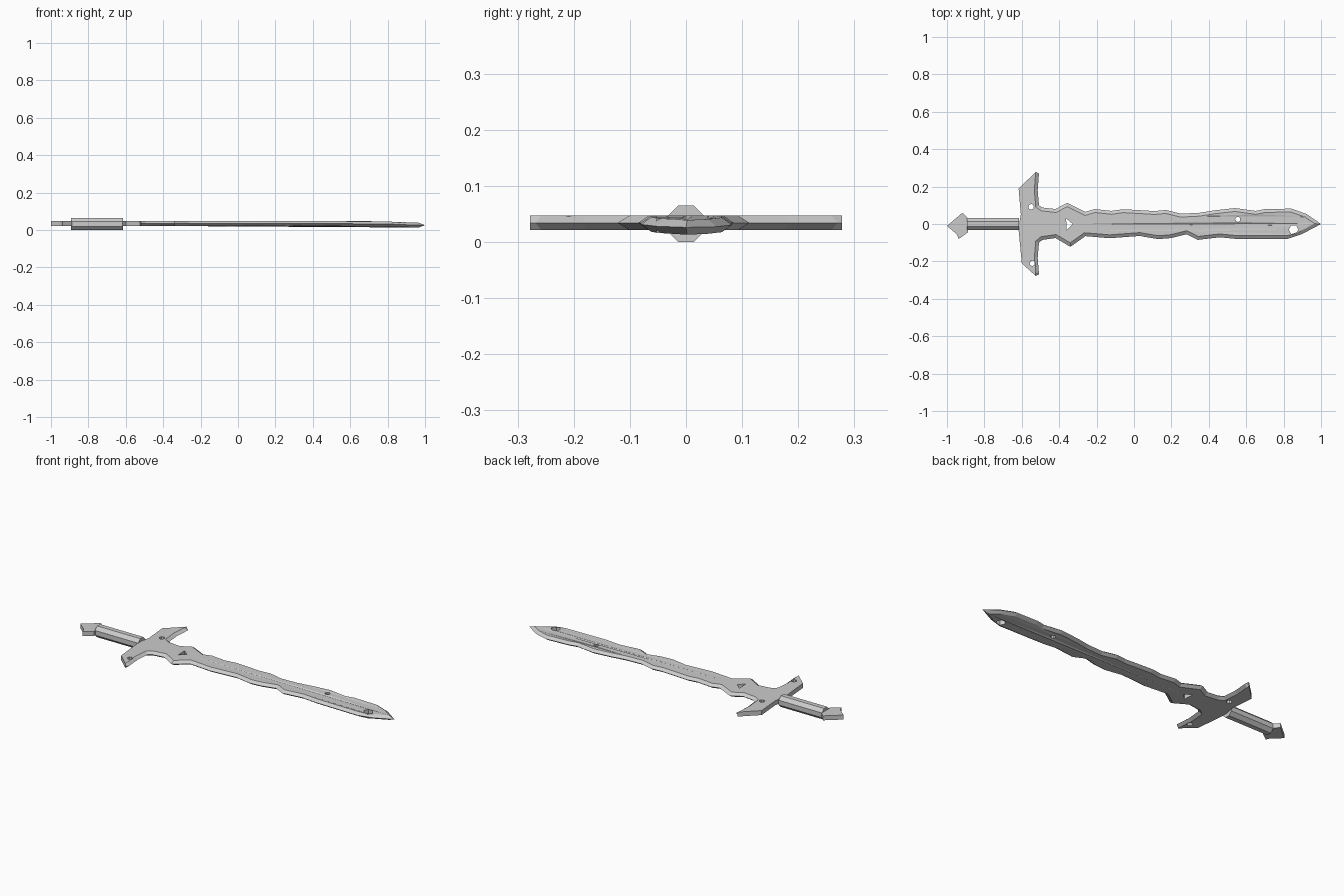
import bpy, bmesh, math
from mathutils import Vector
from mathutils.geometry import tessellate_polygon

if "Cube" in bpy.data.objects:
    bpy.data.objects.remove(bpy.data.objects["Cube"])

steel = bpy.data.materials.new("grey_steel")
steel.diffuse_color = (0.6, 0.6, 0.6, 1)
steel.use_nodes = True
steel.node_tree.nodes["Principled BSDF"].inputs["Base Color"].default_value = steel.diffuse_color

Z_LOW, Z_HIGH = 0.021, 0.047


def finish(name, bm):
    bmesh.ops.recalc_face_normals(bm, faces=bm.faces)
    mesh = bpy.data.meshes.new(name)
    bm.to_mesh(mesh)
    bm.free()
    mesh.materials.append(steel)
    bpy.context.collection.objects.link(bpy.data.objects.new(name, mesh))


def inset(points, width):
    """Move each point of a clockwise outline inwards by width(x)."""
    result = []
    for i, p in enumerate(points):
        a = (p - points[i - 1]).normalized()
        b = (points[(i + 1) % len(points)] - p).normalized()
        na, nb = Vector((a.y, -a.x)), Vector((b.y, -b.x))
        n = (na + nb).normalized()
        result.append(p + n * width(p.x) / max(n.dot(na), 0.45))
    return result


def plate(name, outline, holes=(), width=lambda x: 0, drop=lambda x: 0):
    """Plate with a ridge round its edge, and holes right through."""
    bm = bmesh.new()
    outer = [Vector(p) for p in outline]
    loops = [inset(outer, width)] + [[Vector(p) for p in h] for h in holes]

    def ring(points, z):
        return [bm.verts.new((p.x, p.y, z - drop(p.x))) for p in points]

    def bridge(a, b):
        for i in range(len(a)):
            bm.faces.new((a[i - 1], a[i], b[i], b[i - 1]))

    top = [ring(l, Z_HIGH) for l in loops]
    low = [ring(l, Z_LOW) for l in loops]
    ridge = ring(outer, (Z_LOW + Z_HIGH) / 2)
    bridge(top[0], ridge)
    bridge(ridge, low[0])
    for t, l in zip(top[1:], low[1:]):
        bridge(t, l)
    tris = tessellate_polygon([[p.to_3d() for p in l] for l in loops])
    for side in (top, low):
        flat = [v for loop in side for v in loop]
        for tri in tris:
            bm.faces.new([flat[i] for i in tri])
    finish(name, bm)


def round_hole(x, y, r, n=8):
    return [(x + r * math.cos(math.tau * i / n), y + r * math.sin(math.tau * i / n))
            for i in range(n)]


# Blade and cross guard: one worn, wavy outline, clockwise from the guard's back
upper = [(-0.618, -0.02), (-0.605, 0.05), (-0.617, 0.19), (-0.525, 0.278), (-0.508, 0.27),
         (-0.515, 0.18), (-0.508, 0.10), (-0.49, 0.088), (-0.42, 0.08), (-0.358, 0.113),
         (-0.26, 0.065), (-0.21, 0.08), (-0.12, 0.07), (-0.06, 0.079), (0.03, 0.074),
         (0.11, 0.069), (0.17, 0.075), (0.25, 0.055), (0.35, 0.06), (0.43, 0.073),
         (0.54, 0.085), (0.65, 0.07), (0.70, 0.08), (0.84, 0.082), (0.92, 0.055)]
lower = [(1.0, 0.0), (0.90, -0.053), (0.82, -0.08), (0.55, -0.08), (0.46, -0.071),
         (0.34, -0.085), (0.28, -0.055), (0.20, -0.075), (0.13, -0.081), (0.03, -0.064),
         (-0.13, -0.076), (-0.26, -0.065), (-0.34, -0.122), (-0.42, -0.075), (-0.49, -0.085),
         (-0.508, -0.10), (-0.515, -0.18), (-0.508, -0.268), (-0.525, -0.278), (-0.60, -0.21)]
holes = [round_hole(-0.55, 0.092, 0.015), round_hole(-0.543, -0.21, 0.015),
         round_hole(0.555, 0.025, 0.014), round_hole(0.853, -0.03, 0.026, 6),
         [(-0.363, 0.03), (-0.327, 0.0), (-0.36, -0.032)]]
plate("blade_and_guard", upper + lower, holes,
      width=lambda x: 0.018 if x > -0.52 else 0,
      drop=lambda x: 0.008 * min(max((x - 0.75) / 0.2, 0), 1))

# Pommel: flat angular end plate
plate("pommel", [(-1.0, -0.01), (-0.917, 0.06), (-0.888, 0.032), (-0.888, -0.045),
                 (-0.937, -0.08), (-0.948, -0.055)])

# Grip: eight-sided bar with flats on top and bottom
bm = bmesh.new()
apothem = 0.0325
radius = apothem / math.cos(math.pi / 8)
ends = [[bm.verts.new((x, radius * math.cos(math.pi * (i + 0.5) / 4),
                       apothem + radius * math.sin(math.pi * (i + 0.5) / 4)))
         for i in range(8)] for x in (-0.892, -0.615)]
for i in range(8):
    bm.faces.new((ends[0][i - 1], ends[0][i], ends[1][i], ends[1][i - 1]))
for end in ends:
    bm.faces.new(end)
finish("grip", bm)
